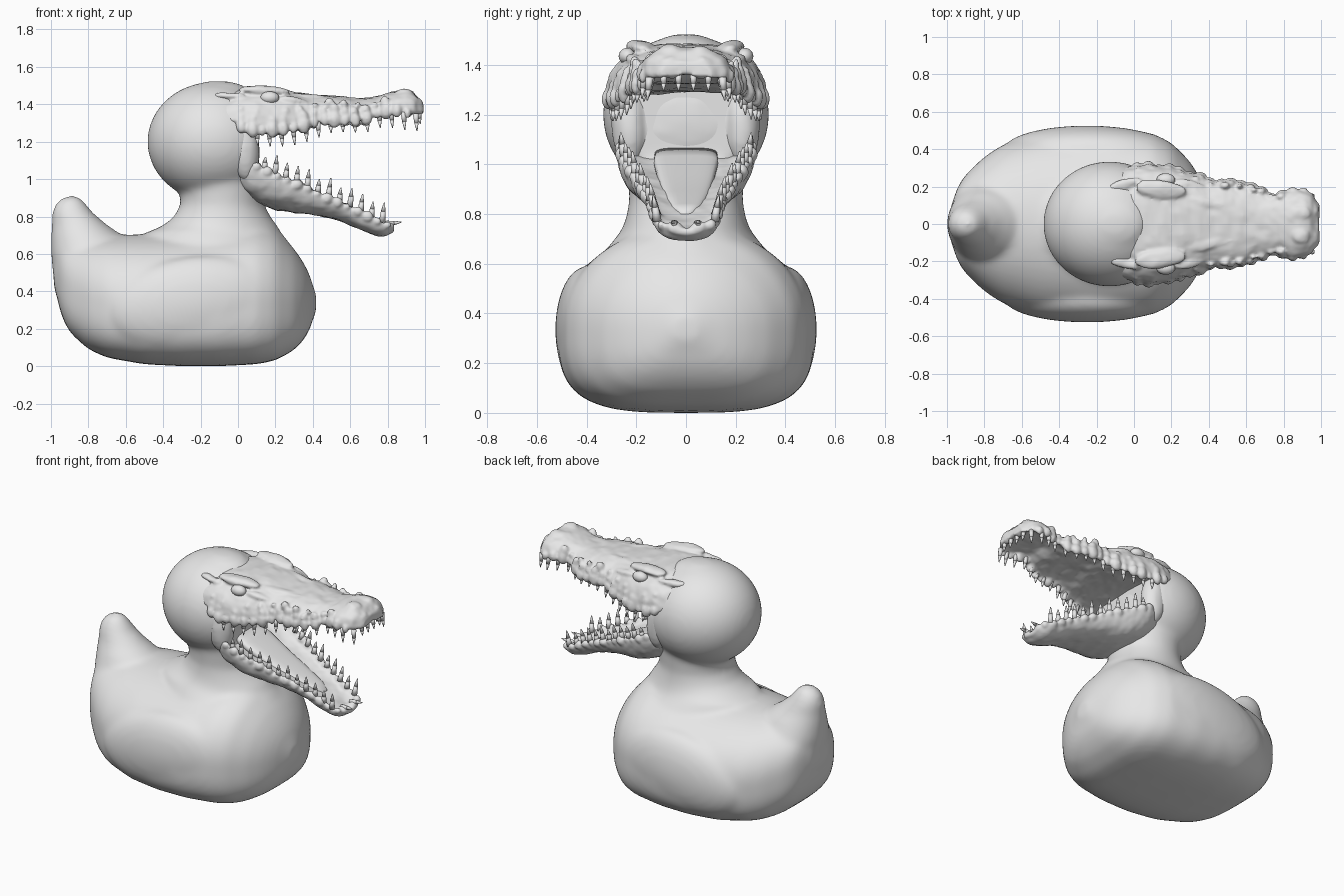
import bpy, bmesh, math
from mathutils import Vector, Matrix, noise

cube = bpy.data.objects.get("Cube")
if cube:
    bpy.data.objects.remove(cube)

GREY = (0.8, 0.8, 0.8, 1)
mat = bpy.data.materials.new("plain_grey")
mat.use_nodes = True
mat.diffuse_color = GREY
mat.node_tree.nodes["Principled BSDF"].inputs["Base Color"].default_value = GREY


def spow(v, e):
    return math.copysign(abs(v) ** e, v)


def interp(table, x, col):
    """Linear lookup of a column in a profile table sorted by its first entry."""
    for a, b in zip(table, table[1:]):
        if x <= b[0]:
            f = max(0, (x - a[0]) / (b[0] - a[0]))
            return a[col] + (b[col] - a[col]) * f
    return table[-1][col]


def soft(table, x, col, r=0.02):
    return sum(interp(table, x + k * r, col) for k in (-1, 0, 1)) / 3


def loft(bm, rings):
    rows = [[bm.verts.new(p) for p in ring] for ring in rings]
    n = len(rows[0])
    for a, b in zip(rows, rows[1:]):
        for i in range(n):
            j = (i + 1) % n
            bm.faces.new((a[i], a[j], b[j], b[i]))
    bm.faces.new(rows[0])
    bm.faces.new(rows[-1])


def blob(bm, loc, scale, tilt=0, yaw=0, seg=16):
    m = (Matrix.Translation(loc) @ Matrix.Rotation(yaw, 4, 'Z')
         @ Matrix.Rotation(tilt, 4, 'Y') @ Matrix.Diagonal((*scale, 1)))
    return bmesh.ops.create_uvsphere(bm, u_segments=seg, v_segments=seg // 2,
                                     radius=1, matrix=m)["verts"]


def spike(bm, base, direction, length, radius):
    """A blunt tooth: a stout root cone with a finer tip."""
    d = Vector(direction).normalized()
    turn = d.to_track_quat('Z', 'Y').to_matrix().to_4x4()
    for start, size, r1, r2 in ((0, .55, 1, .72), (.55, .45, .72, .15)):
        m = Matrix.Translation(Vector(base) + d * length * (start + size / 2)) @ turn
        bmesh.ops.create_cone(bm, cap_ends=True, segments=10, radius1=radius * r1,
                              radius2=radius * r2, depth=length * size, matrix=m)


def finish(bm, name, bumps=0, voxel=0, relax=0):
    bmesh.ops.recalc_face_normals(bm, faces=bm.faces)
    if bumps:
        bm.normal_update()
        for v in bm.verts:
            v.co += v.normal * bumps * (noise.noise(v.co * 13) + 0.6 * noise.noise(v.co * 31))
    me = bpy.data.meshes.new(name)
    bm.to_mesh(me)
    bm.free()
    ob = bpy.data.objects.new(name, me)
    bpy.context.collection.objects.link(ob)
    me.materials.append(mat)
    me.polygons.foreach_set("use_smooth", [True] * len(me.polygons))
    if voxel:
        rm = ob.modifiers.new("fuse", 'REMESH')
        rm.mode, rm.voxel_size, rm.use_smooth_shade = 'VOXEL', voxel, True
        sm = ob.modifiers.new("soften", 'SMOOTH')
        sm.factor, sm.iterations = .5, relax


def spaced(a, b, n):
    """Positions from a to b, packed towards both ends."""
    return [a + (b - a) * (1 - math.cos(math.pi * i / n)) / 2 for i in range(n + 1)]


def angles(n, span=2 * math.pi):
    return [span * i / n for i in range(n)]


# Duck body: x, underside, top, half width
BODY = [(-.985, .45, .58, .06), (-.95, .28, .66, .19), (-.9, .18, .68, .265), (-.8, .09, .69, .36),
        (-.7, .045, .7, .425), (-.5, .01, .705, .49), (-.3, 0, .715, .515), (-.1, 0, .74, .515),
        (.1, .01, .76, .485), (.2, .03, .73, .435), (.3, .085, .63, .335), (.36, .15, .54, .235),
        (.4, .23, .45, .12), (.418, .32, .36, .02)]
bm = bmesh.new()
rings = []
for x in spaced(BODY[0][0], BODY[-1][0], 48):
    zb, zt, hw = (soft(BODY, x, c, .015) for c in (1, 2, 3))
    mid = zb + (zt - zb) * .47
    ring = []
    for t in angles(48):
        c, s = math.cos(t), math.sin(t)
        e = 1 if s > 0 else .6
        ring.append((x, hw * spow(c, e), mid + spow(s, e) * (zt - mid if s > 0 else mid - zb)))
    rings.append(ring)
loft(bm, rings)

# Tail and neck: z, centre x, radius x, radius y
TAIL = [(.3, -.7, .25, .25), (.4, -.72, .257, .26), (.5, -.755, .235, .24), (.6, -.785, .215, .22),
        (.7, -.81, .19, .165), (.76, -.85, .145, .125), (.82, -.885, .11, .1), (.87, -.895, .08, .075),
        (.9, -.89, .05, .045), (.914, -.89, .012, .01)]
NECK = [(.55, -.1, .37, .36), (.66, -.1, .375, .32), (.715, -.13, .36, .275), (.745, -.1, .315, .255),
        (.79, -.085, .265, .24), (.86, -.083, .225, .228), (1.0, -.08, .23, .24)]
for table in (TAIL, NECK):
    loft(bm, [[(cx + rx * math.cos(t), ry * math.sin(t), z) for t in angles(32)]
              for z, cx, rx, ry in table])

# Duck head, cut flat at the throat, with a cap over the brow
for v in blob(bm, (-.13, 0, 1.2), (.355, .335, .32), seg=48):
    v.co.x = min(v.co.x, .08)
blob(bm, (-.09, 0, 1.475), (.15, .125, .05), tilt=.05, seg=32)

# Wings pressed against the flanks
for side in (1, -1):
    blob(bm, (-.25, side * .4, .335), (.45, .127, .25), tilt=-.15, seg=32)
finish(bm, "duck_body", voxel=.016, relax=18)

# Jaws: x, lip height, outer height, half width
UPPER = [(-.12, 1.3, 1.43, .27), (0, 1.28, 1.48, .315), (.1, 1.255, 1.485, .32), (.2, 1.26, 1.48, .305),
         (.3, 1.27, 1.467, .275), (.4, 1.295, 1.452, .235), (.5, 1.32, 1.445, .225),
         (.6, 1.305, 1.435, .22), (.7, 1.325, 1.435, .17), (.76, 1.36, 1.445, .145),
         (.85, 1.36, 1.47, .185), (.92, 1.345, 1.47, .18), (.97, 1.345, 1.44, .145), (.99, 1.355, 1.4, .08)]
LOWER = [(-.02, 1.1, .94, .23), (.08, 1.09, .88, .285), (.2, 1.03, .835, .27), (.3, .99, .82, .24),
         (.4, .945, .81, .21), (.5, .9, .79, .18), (.6, .86, .755, .155), (.7, .81, .71, .13),
         (.77, .775, .69, .13), (.81, .765, .7, .105), (.835, .755, .725, .05)]


def jaw(table, hollow):
    bm = bmesh.new()
    rings = []
    for x in spaced(table[0][0], table[-1][0], 80):
        lip, outer, hw = (soft(table, x, c) for c in (1, 2, 3))
        h = outer - lip
        shell = [(x, hw * spow(math.cos(t), .7), lip + h * math.sin(t) ** .8)
                 for t in angles(32, math.pi)]
        inside = [(x, -.88 * hw * math.cos(t), lip + hollow * h * math.sin(t) ** .7)
                  for t in angles(24, math.pi)]
        rings.append(shell + inside)
    loft(bm, rings)
    return bm


def lip_point(table, x, side, inset=1.0):
    return Vector((x, side * inset * soft(table, x, 3), soft(table, x, 1)))


# Upper jaw with scaly lips, brows, ear flaps and nostrils
bm = jaw(UPPER, .14)
for side in (1, -1):
    for row, (count, size, lift) in enumerate(((17, .03, .005), (15, .025, .05), (9, .021, .09))):
        for i in range(count):
            x = .02 + (.94 - row * .12) * i / count
            p = lip_point(UPPER, x, side, .97 - .03 * row)
            r = size * (1 + .25 * math.sin(i * 2.3))
            h = soft(UPPER, x, 2) - p.z
            blob(bm, p + Vector((0, 0, min(lift, h * .7))), (r, r * .8, r * 1.25), seg=12)
    blob(bm, (.14, side * .185, 1.472), (.14, .052, .026), tilt=.05, yaw=-side * .12)
    blob(bm, (.16, side * .24, 1.395), (.085, .024, .014), yaw=-side * .1)
    blob(bm, (.3, side * .205, 1.42), (.09, .03, .016), tilt=.15, yaw=-side * .25)
    blob(bm, (-.05, side * .21, 1.445), (.095, .03, .02), yaw=side * .25)
    blob(bm, (.42, side * .1, 1.435), (.18, .035, .018), tilt=.1, yaw=-side * .2)
    blob(bm, (.89, side * .06, 1.455), (.055, .045, .025))
    blob(bm, (.962, side * .06, 1.39), (.03, .055, .045))
finish(bm, "upper_jaw", .008, .009, 3)

# Eyes
bm = bmesh.new()
for side in (1, -1):
    blob(bm, (.17, side * .235, 1.435), (.05, .036, .034), seg=24)
finish(bm, "eyes")

# Lower jaw with gum bumps
bm = jaw(LOWER, .36)
for side in (1, -1):
    for i in range(14):
        x = .1 + .7 * i / 13
        r = .025 * (1 + .25 * math.sin(i * 1.9))
        blob(bm, lip_point(LOWER, x, side, .95) - Vector((0, 0, .012)), (r * 1.1, r * .85, r), seg=12)
    blob(bm, (.805, side * .05, .745), (.03, .04, .025))
finish(bm, "lower_jaw", .006, .009, 3)

# Throat wall and cheek skin joining the jaws
bm = bmesh.new()
blob(bm, (.02, 0, 1.17), (.07, .26, .2), seg=32)
for side in (1, -1):
    blob(bm, (.03, side * .225, 1.17), (.085, .075, .18), tilt=-.1, seg=24)
finish(bm, "throat_skin", .004, .012, 8)

# Tongue: x, surface height, half width
TONGUE = [(.04, 1.085, .125), (.15, 1.035, .13), (.3, .96, .11), (.45, .895, .09), (.58, .843, .06),
          (.64, .815, .02)]
bm = bmesh.new()
loft(bm, [[(x, hw * spow(math.cos(t), .6), z - .03 + .03 * spow(math.sin(t), .6)) for t in angles(24)]
          for x, z, hw in TONGUE])
finish(bm, "tongue")

# Teeth along both lips and across the snout tips
bm = bmesh.new()
for side in (1, -1):
    for i in range(14):
        x = .1 + .85 * i / 13
        size = .06 + .035 * abs(math.sin(x * 5 + .2))
        spike(bm, lip_point(UPPER, x, side, .92) + Vector((0, 0, .005)),
              (.08, side * .1, -1), size, .016)
    for y in (.03, .09):
        spike(bm, (.965, side * y, 1.36), (.15, 0, -1), .065, .015)
finish(bm, "upper_teeth")

bm = bmesh.new()
for side in (1, -1):
    for i in range(12):
        x = .14 + .63 * i / 11
        size = .065 + .04 * abs(math.sin(i * 1.3))
        spike(bm, lip_point(LOWER, x, side, .92) - Vector((0, 0, .005)),
              (.12, side * .15, 1), size, .018)
    spike(bm, (.79, side * .045, .76), (1, side * .1, .12), .085, .016)
finish(bm, "lower_teeth")
